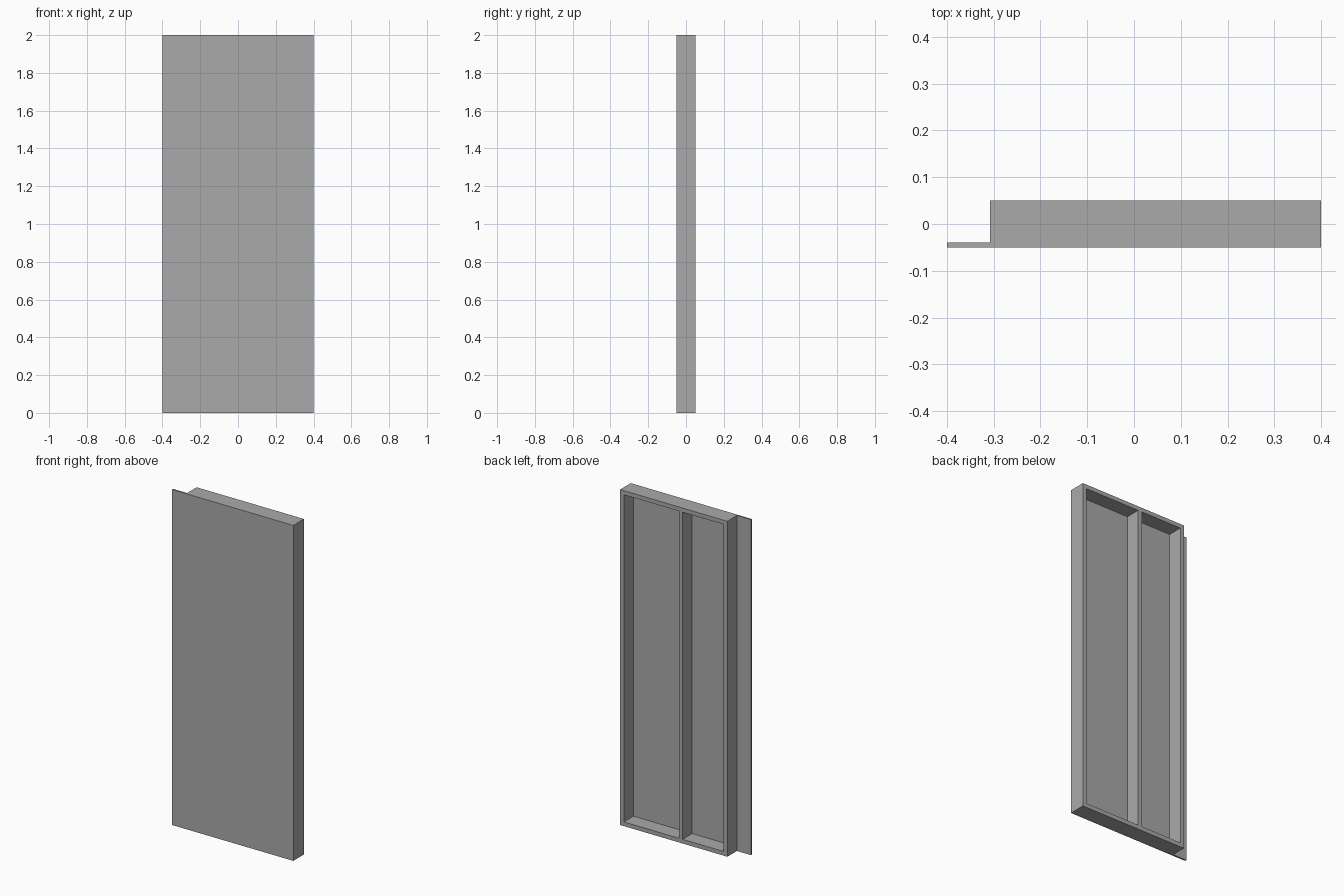
import bpy

cube = bpy.data.objects.get("Cube")
if cube:
    bpy.data.objects.remove(cube, do_unlink=True)

# Single plain grey
grey = bpy.data.materials.new("plain_grey")
grey.use_nodes = True
colour = (0.4, 0.4, 0.4, 1)
grey.diffuse_color = colour
grey.node_tree.nodes["Principled BSDF"].inputs["Base Color"].default_value = colour

LEFT, RIGHT = 0.4, -0.308       # frame ends along x
FRONT, SHEET, BACK = -0.05, -0.04, 0.05
HEIGHT, T = 2.0, 0.025          # overall height, timber thickness


def box(name, x, y, z):
    """Add a box spanning the given (low, high) ranges."""
    spans = (x, y, z)
    bpy.ops.mesh.primitive_cube_add(size=1, location=[(a + b) / 2 for a, b in spans])
    ob = bpy.context.object
    ob.name = ob.data.name = name
    ob.scale = [b - a for a, b in spans]
    bpy.ops.object.transform_apply(location=False, rotation=False, scale=True)
    ob.data.materials.append(grey)
    return ob


# Front sheet, overhanging the frame on one side
box("front_sheet", (-LEFT, LEFT), (FRONT, SHEET), (0, HEIGHT))

# Horizontal plates
depth = (SHEET, BACK)
for name, z in (("bottom_plate", 0), ("top_plate", HEIGHT - T)):
    box(name, (RIGHT, LEFT), depth, (z, z + T))

# Upright studs between the plates
for name, x in (("left_stud", LEFT - T), ("middle_stud", -T / 2), ("right_stud", RIGHT)):
    box(name, (x, x + T), depth, (T, HEIGHT - T))
